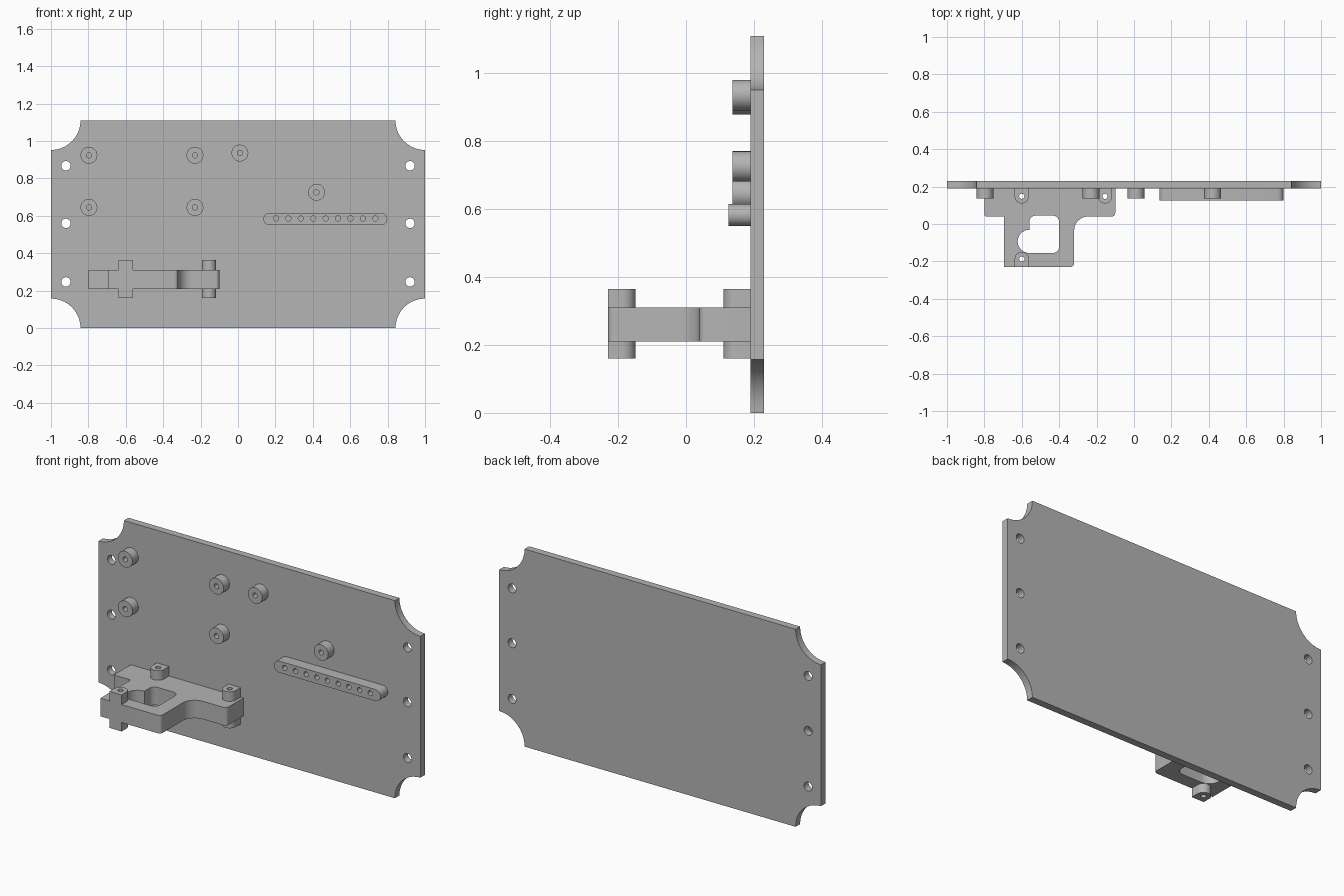
import bpy
from math import cos, sin, pi, radians

cube = bpy.data.objects.get("Cube")
if cube:
    bpy.data.objects.remove(cube, do_unlink=True)

grey = bpy.data.materials.new("matte grey")
grey.use_nodes = True
COLOUR = (0.46, 0.46, 0.46, 1)
grey.diffuse_color = COLOUR
for node in grey.node_tree.nodes:
    if node.type == 'BSDF_PRINCIPLED':
        node.inputs["Base Color"].default_value = COLOUR


def arc(cx, cy, r, start, end, steps=10):
    """Points along an arc, angles in degrees."""
    angles = [radians(start + (end - start) * i / steps) for i in range(steps + 1)]
    return [(cx + r * cos(a), cy + r * sin(a)) for a in angles]


def circle(cx, cy, r, steps=28):
    return arc(cx, cy, r, 0, 360, steps)[:-1]


def prism(name, loops, low, high, upright=False):
    """Extrude an outline with holes, along z or (upright) along y."""
    curve = bpy.data.curves.new(name, 'CURVE')
    curve.dimensions = '2D'
    curve.fill_mode = 'BOTH'
    curve.extrude = (high - low) / 2
    for loop in loops:
        spline = curve.splines.new('POLY')
        spline.points.add(len(loop) - 1)
        for point, (x, y) in zip(spline.points, loop):
            point.co = (x, y, 0, 1)
        spline.use_cyclic_u = True
    curve.materials.append(grey)
    ob = bpy.data.objects.new(name, curve)
    bpy.context.collection.objects.link(ob)
    mid = (low + high) / 2
    ob.location = (0, mid, 0) if upright else (0, 0, mid)
    ob.rotation_euler.x = pi / 2 if upright else 0
    bpy.ops.object.select_all(action='DESELECT')
    ob.select_set(True)
    bpy.context.view_layer.objects.active = ob
    bpy.ops.object.convert(target='MESH')
    ob = bpy.context.view_layer.objects.active
    # Weld caps to walls and keep the rims crisp
    bpy.ops.object.mode_set(mode='EDIT')
    bpy.ops.mesh.select_all(action='SELECT')
    bpy.ops.mesh.remove_doubles(threshold=0.0001)
    bpy.ops.mesh.normals_make_consistent(inside=False)
    bpy.ops.object.mode_set(mode='OBJECT')
    bpy.ops.object.shade_smooth_by_angle(angle=radians(30))
    return ob


# Back plate with scooped corners and edge holes
FACE, BACK, HEIGHT, SCOOP = 0.19, 0.23, 1.11, 0.158
outline = (arc(-1, 0, SCOOP, 90, 0) + arc(1, 0, SCOOP, 180, 90)
           + arc(1, HEIGHT, SCOOP, 270, 180) + arc(-1, HEIGHT, SCOOP, 360, 270))
holes = [circle(x, z, 0.025) for x in (-0.92, 0.92) for z in (0.247, 0.56, 0.868)]
prism("back_plate", [outline] + holes, FACE, BACK, True)

# Round standoffs on the face
standoffs = [(x, z) for x in (-0.797, -0.23) for z in (0.645, 0.924)]
standoffs += [(0.01, 0.936), (0.42, 0.726)]
for i, (x, z) in enumerate(standoffs):
    prism(f"standoff_{i + 1}", [circle(x, z, 0.045), circle(x, z, 0.014)],
          0.137, FACE, True)

# Long bar with a row of holes
bar = arc(0.168, 0.583, 0.0325, 90, 270) + arc(0.766, 0.583, 0.0325, -90, 90)
prism("hole_bar", [bar] + [circle(0.203 + 0.0664 * i, 0.586, 0.014, 20) for i in range(9)],
      0.125, FACE, True)

# Bracket lugs: a round nose with a square tail reaching to tail_y
RAD = 0.038
lugs = [("left", -0.6, 0.148, FACE), ("right", -0.155, 0.148, FACE),
        ("front", -0.6, -0.187, -0.23)]
lug_holes = [circle(x, y, 0.014, 20) for _, x, y, _ in lugs]

# Bracket body standing out from the plate, with a keyhole window
body = ([(-0.80, FACE)] + arc(-0.79, 0.05, 0.01, 180, 270, 4)
        + [(-0.695, 0.04), (-0.695, -0.23)]
        + arc(-0.34, -0.21, 0.02, 270, 360, 6) + arc(-0.245, -0.035, 0.075, 180, 90)
        + arc(-0.12, 0.06, 0.02, 270, 360, 6) + [(-0.10, FACE)])
window = (arc(-0.56, -0.093, 0.062, 90, 270, 16) + arc(-0.435, -0.12, 0.035, 270, 360)
          + arc(-0.435, 0.01, 0.035, 0, 90) + arc(-0.525, 0.01, 0.035, 90, 180))
prism("bracket_body", [body, window] + lug_holes, 0.21, 0.311)

for (name, x, y, tail_y), hole in zip(lugs, lug_holes):
    start = 180 if tail_y > y else 0
    nose = arc(x, y, RAD, start, start + 180, 16)
    side = RAD if tail_y > y else -RAD
    shape = nose + [(x + side, tail_y), (x - side, tail_y)]
    prism(f"{name}_lug_upper", [shape, hole], 0.311, 0.365)
    prism(f"{name}_lug_lower", [shape, hole], 0.16, 0.21)
